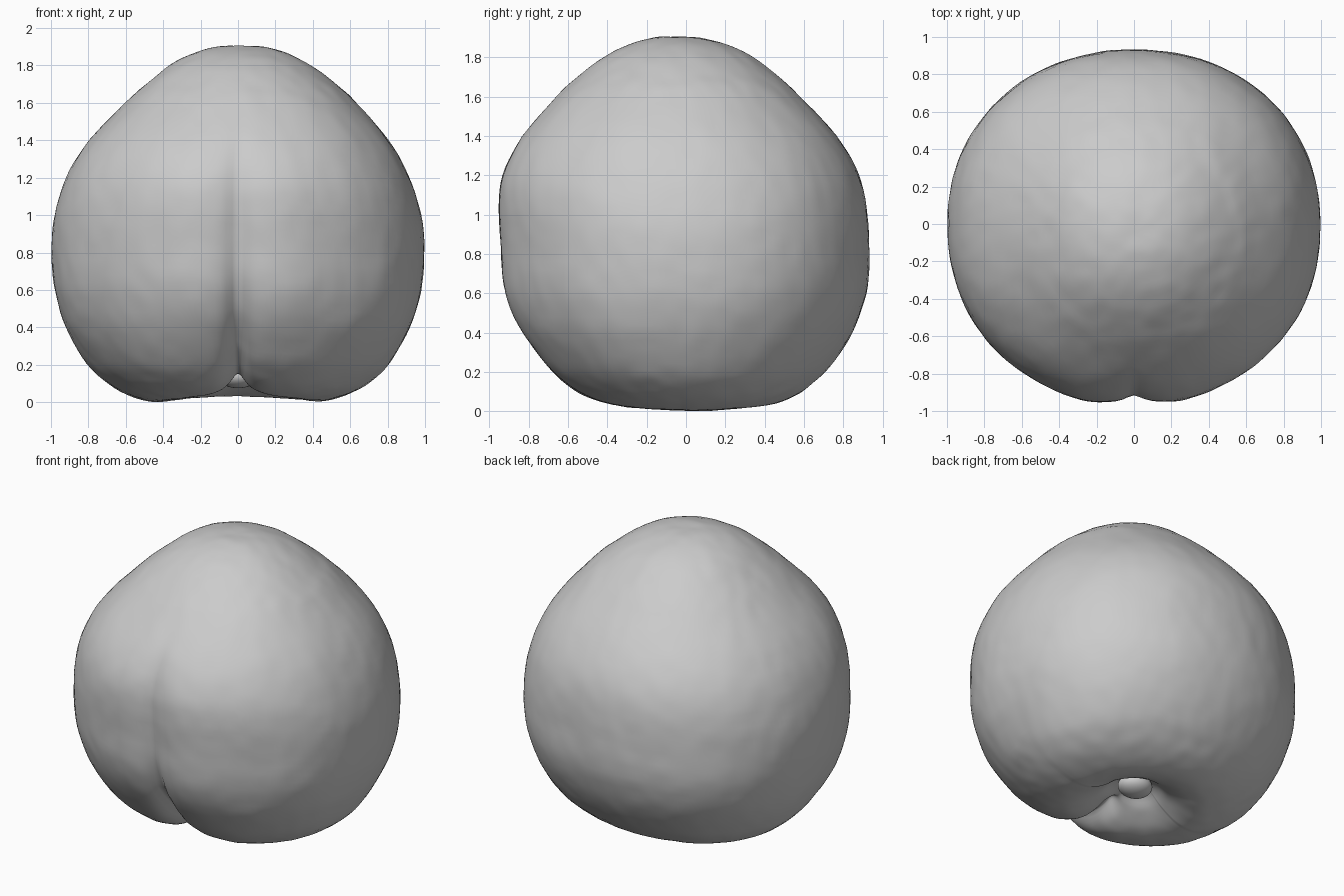
import bpy, bmesh, math
from mathutils import Vector, noise

cube = bpy.data.objects.get("Cube")
if cube:
    bpy.data.objects.remove(cube, do_unlink=True)

grey = bpy.data.materials.new("matte grey")
grey.use_nodes = True
grey.diffuse_color = (0.6, 0.6, 0.6, 1)
bsdf = grey.node_tree.nodes["Principled BSDF"]
bsdf.inputs["Base Color"].default_value = (0.6, 0.6, 0.6, 1)
bsdf.inputs["Roughness"].default_value = 0.8

# Half outline (radius, height) from the crown down into the stem hollow
PROFILE = [(0, 1.905), (0.12, 1.9), (0.25, 1.865), (0.38, 1.8), (0.51, 1.7),
           (0.62, 1.6), (0.8, 1.4), (0.92, 1.2), (0.98, 1.0), (0.995, 0.8),
           (0.98, 0.6), (0.92, 0.4), (0.81, 0.21), (0.7, 0.105), (0.6, 0.045),
           (0.49, 0.009), (0.4, 0.003), (0.31, 0.027), (0.21, 0.085),
           (0.12, 0.16), (0, 0.19)]
STEPS, SEGMENTS = 5, 192


def smoothstep(a, b, v):
    t = min(max((v - a) / (b - a), 0), 1)
    return t * t * (3 - 2 * t)


def spline(points, steps):
    """Smooth curve through the points (Catmull-Rom)."""
    pts = [Vector(p) for p in points]
    out = []
    for i in range(len(pts) - 1):
        p1, p2 = pts[i], pts[i + 1]
        p0 = pts[i - 1] if i else p1
        p3 = pts[min(i + 2, len(pts) - 1)]
        for k in range(steps):
            t = k / steps
            out.append(0.5 * (2 * p1 + (p2 - p0) * t
                              + (2 * p0 - 5 * p1 + 4 * p2 - p3) * t ** 2
                              + (3 * p1 - p0 - 3 * p2 + p3) * t ** 3))
    return out + [pts[-1]]


def skin_point(r, z, angle):
    """Slightly squared round section, leaning, with the front crease."""
    c, s = math.cos(angle), math.sin(angle)
    power = 2.12 if s > 0 else 2.18
    square = (abs(c) ** power + abs(s) ** power) ** (-1 / power)
    depth = (0.9 + 0.04 * smoothstep(0.1, 0.7, z)
             + 0.06 * smoothstep(0.8, 1.4, z))
    p = Vector((r * c * square + 0.015 * smoothstep(1.2, 1.6, z),
                r * s * square * depth - 0.04 * smoothstep(0.6, 1.6, z), z))
    # the two side lobes hang a little lower than the front and back
    p.z += 0.03 * s * s * (1 - smoothstep(0, 0.5, z)) * smoothstep(0.1, 0.4, r)
    if s < 0:
        # full lobes on both sides of the crease
        lobe = math.exp(-((abs(p.x) - 0.27) / 0.2) ** 2)
        p.y -= 0.02 * lobe * smoothstep(0.2, 0.6, z) * (1 - smoothstep(1.1, 1.5, z))
        # crease deepens from below the crown to the stem hollow
        cut = (0.045 * (1 - smoothstep(0.9, 1.65, z))
               + 0.085 * (1 - smoothstep(0.05, 0.9, z)))
        cut *= smoothstep(0.1, 0.32, r) / (1 + (p.x / 0.06) ** 2)
        p += (Vector((0, 0, 0.8)) - p).normalized() * cut
    # faint uneven skin
    wobble = 0.006 * noise.noise(p * 3) + 0.003 * noise.noise(p * 11)
    return p + (p - Vector((0, 0, 0.9))).normalized() * wobble


def finish(name, bm):
    bmesh.ops.recalc_face_normals(bm, faces=bm.faces)
    mesh = bpy.data.meshes.new(name)
    bm.to_mesh(mesh)
    bm.free()
    mesh.materials.append(grey)
    for poly in mesh.polygons:
        poly.use_smooth = True
    bpy.context.collection.objects.link(bpy.data.objects.new(name, mesh))


# Fruit body
bm = bmesh.new()
curve = spline(PROFILE, STEPS)
rings = [[bm.verts.new(skin_point(p.x, p.y, 2 * math.pi * k / SEGMENTS))
          for k in range(SEGMENTS)] for p in curve[1:-1]]
for upper, lower in zip(rings, rings[1:]):
    for k in range(SEGMENTS):
        n = (k + 1) % SEGMENTS
        bm.faces.new((upper[k], lower[k], lower[n], upper[n]))
for ring, end in ((rings[0], curve[0]), (rings[-1], curve[-1])):
    tip = bm.verts.new(skin_point(0, end.y, 0))
    for k in range(SEGMENTS):
        bm.faces.new((ring[k], ring[(k + 1) % SEGMENTS], tip))
finish("fruit_body", bm)

# Short flattened stem stub in the hollow
bm = bmesh.new()
bmesh.ops.create_uvsphere(bm, u_segments=32, v_segments=16, radius=1)
for v in bm.verts:
    v.co = Vector((v.co.x * 0.11, v.co.y * 0.1 + 0.01, v.co.z * 0.065 + 0.14))
finish("stem_stub", bm)
